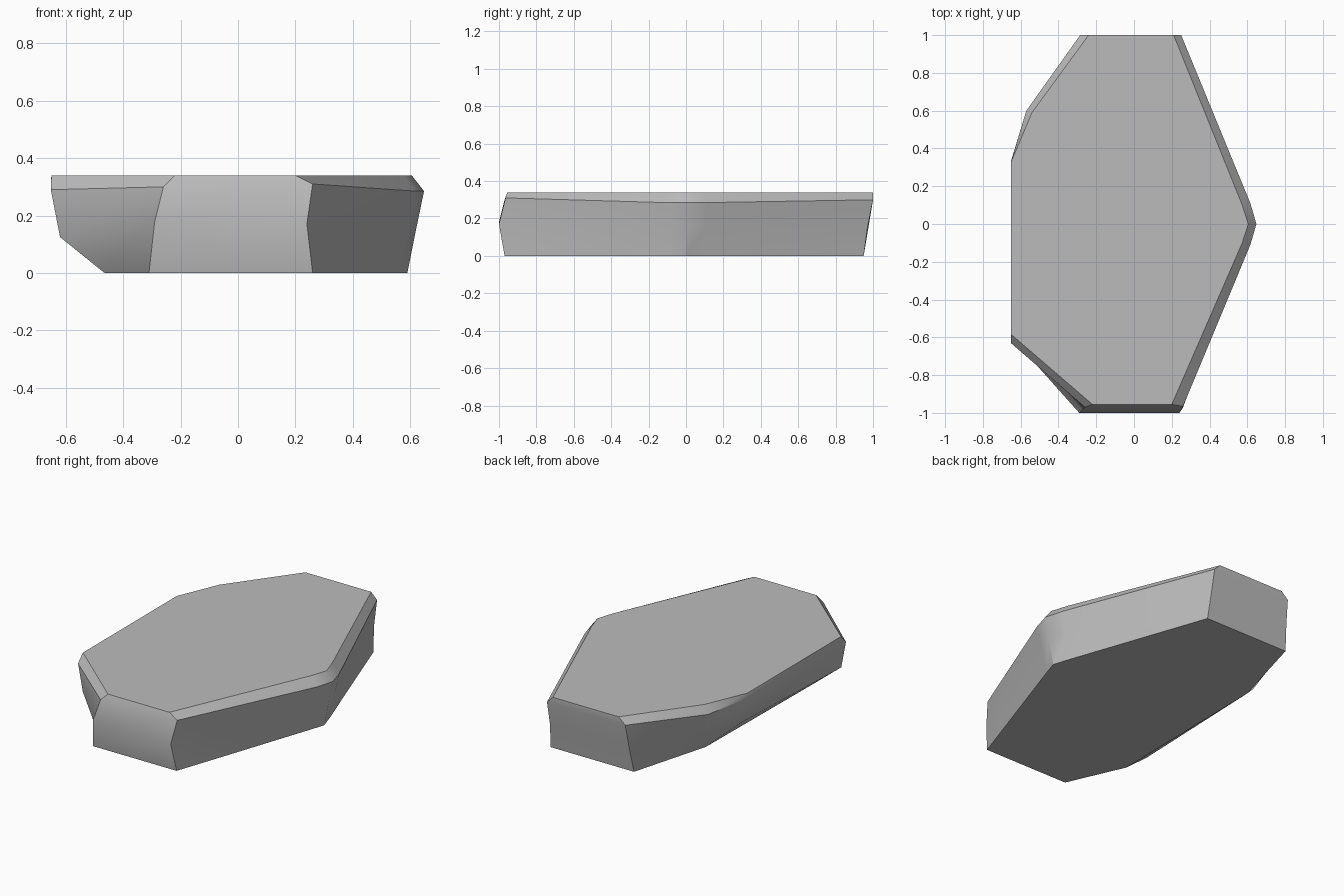
import bpy
import bmesh

cube = bpy.data.objects.get("Cube")
if cube:
    bpy.data.objects.remove(cube, do_unlink=True)

# Stone colour
stone = bpy.data.materials.new("grey stone")
stone.use_nodes = True
grey = (0.5, 0.5, 0.5, 1)
stone.diffuse_color = grey
bsdf = stone.node_tree.nodes["Principled BSDF"]
bsdf.inputs["Base Color"].default_value = grey
bsdf.inputs["Roughness"].default_value = 0.9


def tip(x, z, half):
    """Rounded corner of the slab on the +x side."""
    return [(x - 0.032, -half, z), (x, 0, z), (x - 0.032, half, z)]


# Outlines from the ground up, each starting at the front +x corner
base = [(0.26, -0.97, 0), *tip(0.59, 0, 0.1), (0.26, 0.95, 0), (-0.31, 0.95, 0),
        (-0.38, 0.7, 0), (-0.45, 0.45, 0), (-0.465, -0.62, 0), (-0.31, -0.97, 0)]
waist = [(0.24, -1, 0.17), *tip(0.62, 0.15, 0.1), (0.25, 0.97, 0.15), (-0.295, 0.975, 0.15),
         (-0.5, 0.62, 0.15), (-0.6, 0.32, 0.14), (-0.62, -0.63, 0.125), (-0.29, -1, 0.18)]
shoulder = [(0.26, -0.965, 0.31), *tip(0.648, 0.285, 0.11), (0.25, 1, 0.3), (-0.285, 1, 0.3),
            (-0.57, 0.6, 0.29), (-0.652, 0.33, 0.31), (-0.652, -0.63, 0.29), (-0.26, -0.97, 0.3)]
rim = [(0.2, -0.955, 0.34), *tip(0.605, 0.34, 0.1), (0.21, 1, 0.34), (-0.24, 1, 0.34),
       (-0.54, 0.59, 0.34), (-0.65, 0.33, 0.34), (-0.65, -0.585, 0.34), (-0.22, -0.955, 0.34)]

# Skin the outlines and close both ends
bm = bmesh.new()
rings = [[bm.verts.new(p) for p in ring] for ring in (base, waist, shoulder, rim)]
count = len(base)
for low, high in zip(rings, rings[1:]):
    for i in range(count):
        j = (i + 1) % count
        bm.faces.new((low[i], low[j], high[j], high[i]))
bm.faces.new(rings[0][::-1])
bm.faces.new(rings[-1])
bmesh.ops.recalc_face_normals(bm, faces=bm.faces)

mesh = bpy.data.meshes.new("stone_slab")
bm.to_mesh(mesh)
bm.free()
mesh.materials.append(stone)
slab = bpy.data.objects.new("stone_slab", mesh)
bpy.context.collection.objects.link(slab)

# Soften the worn edges, keep the broken ones sharp
bpy.context.view_layer.objects.active = slab
slab.select_set(True)
bpy.ops.object.shade_smooth_by_angle(angle=0.6)
